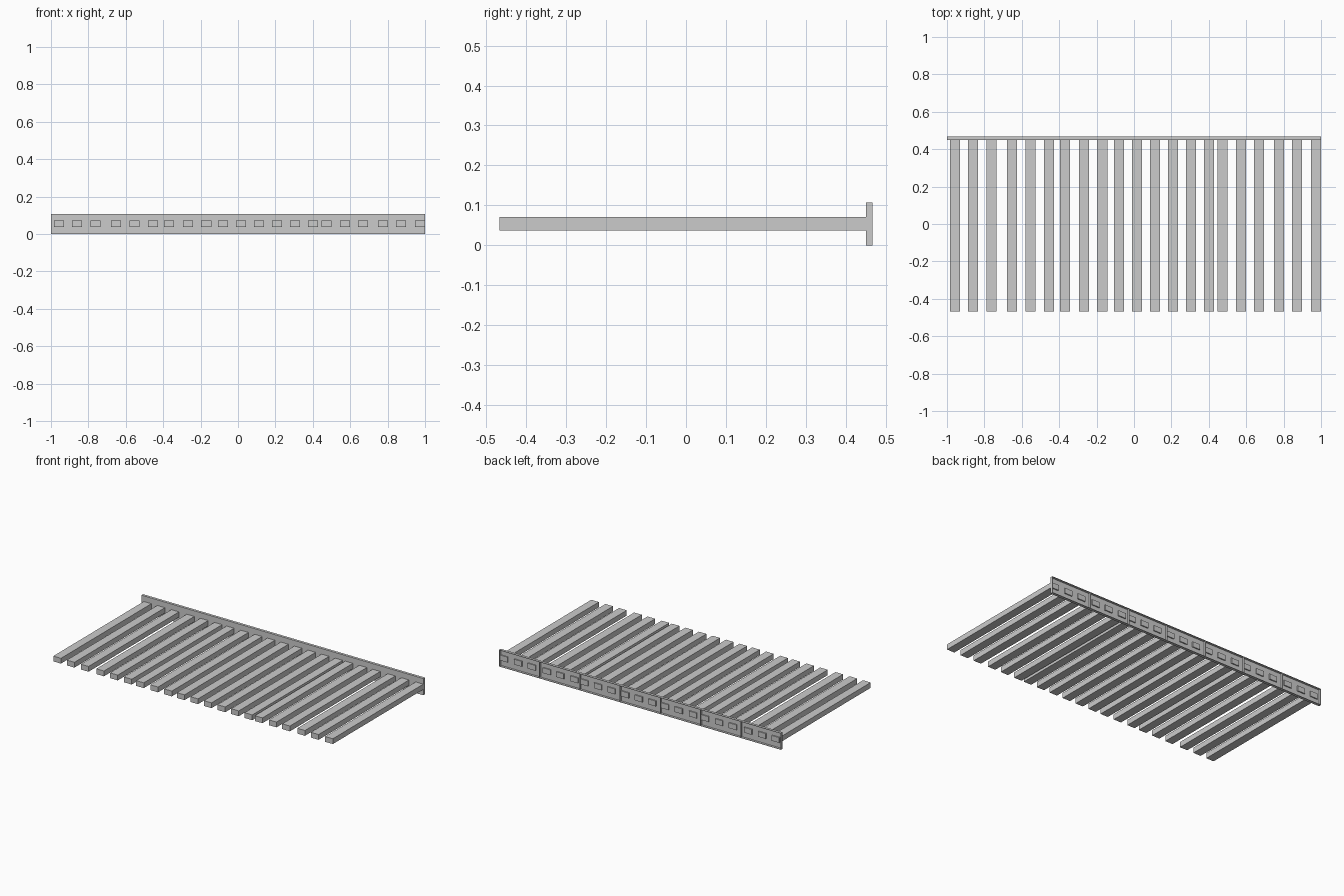
import bpy

if "Cube" in bpy.data.objects:
    bpy.data.objects.remove(bpy.data.objects["Cube"])


def box(name, x0, x1, y0, y1, z0, z1):
    bpy.ops.mesh.primitive_cube_add(size=1, location=((x0 + x1) / 2, (y0 + y1) / 2, (z0 + z1) / 2))
    o = bpy.context.object
    o.name = name
    o.scale = (x1 - x0, y1 - y0, z1 - z0)
    bpy.ops.object.transform_apply(location=False, rotation=False, scale=True)
    return o


Y0, Y1, TOP, RIM = 0.450, 0.467, 0.107, 0.003
SECTIONS = 7
W = 2 / SECTIONS

# back rail: front wall with a shallow rim, open at the back
box("rail_wall", -1, 1, Y0, Y0 + 0.003, 0, TOP)
box("rail_top_lip", -1, 1, Y0, Y1, TOP - RIM, TOP)
box("rail_bottom_lip", -1, 1, Y0, Y1, 0, RIM)

# ribs that split the rail into equal sections
for i in range(SECTIONS + 1):
    x = max(-1 + RIM / 2, min(1 - RIM / 2, -1 + i * W))
    box(f"rail_rib_{i}", x - RIM / 2, x + RIM / 2, Y0, Y1, 0, TOP)

# slats, unevenly spaced, three per section, ends poking into the rail recess
centres = [-.957, -.861, -.761, -.652, -.554, -.455, -.369,
           -.268, -.170, -.080, .016, .112, .209, .305,
           .401, .473, .573, .668, .775, .872, .973]
for i, x in enumerate(centres):
    box(f"slat_{i}", x - .027, x + .027, -0.467, 0.460, 0.037, 0.071)
